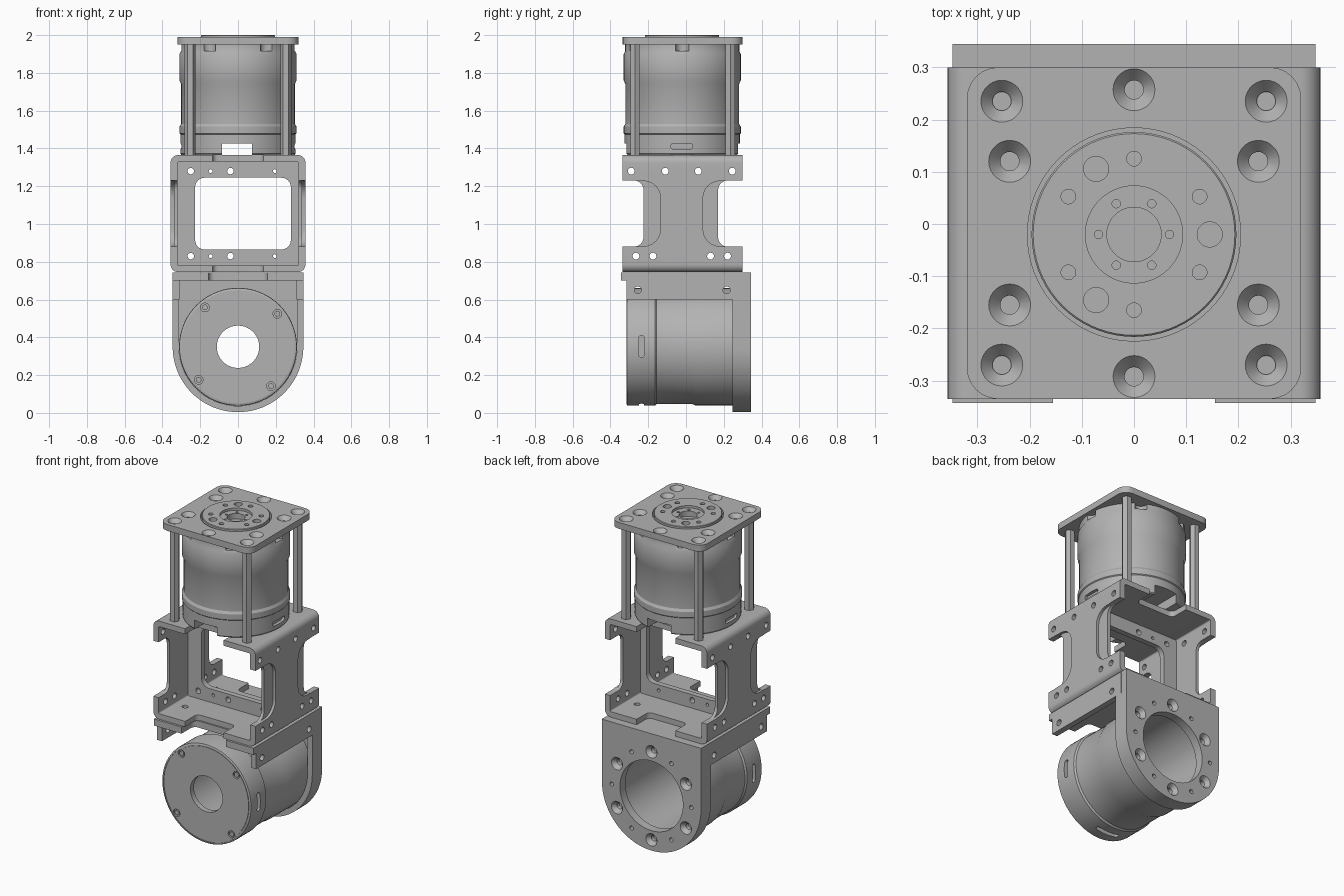
import bpy, bmesh
from math import sin, cos, pi, radians
from mathutils import Vector, Matrix

cube = bpy.data.objects.get("Cube")
if cube:
    bpy.data.objects.remove(cube, do_unlink=True)

grey = bpy.data.materials.new("machined grey")
grey.use_nodes = True
tone = (0.45, 0.45, 0.45, 1)
grey.diffuse_color = tone
grey.node_tree.nodes["Principled BSDF"].inputs["Base Color"].default_value = tone


def place(axis, u, v, d):
    """Map section coordinates u, v and depth d along an axis to space."""
    return Vector({"x": (d, u, v), "y": (u, d, v), "z": (u, v, d)}[axis])


def make(name, bm):
    bmesh.ops.recalc_face_normals(bm, faces=bm.faces)
    mesh = bpy.data.meshes.new(name)
    bm.to_mesh(mesh)
    bm.free()
    mesh.materials.append(grey)
    ob = bpy.data.objects.new(name, mesh)
    bpy.context.scene.collection.objects.link(ob)
    return ob


def loft(name, axis, low, high, d0, d1):
    """Solid between two outlines with equal point counts."""
    bm = bmesh.new()
    a = [bm.verts.new(place(axis, u, v, d0)) for u, v in low]
    b = [bm.verts.new(place(axis, u, v, d1)) for u, v in high]
    bm.faces.new(a)
    bm.faces.new(b)
    for i in range(len(a)):
        j = (i + 1) % len(a)
        bm.faces.new((a[i], a[j], b[j], b[i]))
    return make(name, bm)


def arc(u, v, r, start, end, n):
    angles = [radians(start + (end - start) * i / n) for i in range(n + 1)]
    return [(u + r * cos(t), v + r * sin(t)) for t in angles]


def slab(name, axis, u0, u1, v0, v1, d0, d1, r=0.0):
    """Rectangular plate with rounded corners."""
    if r:
        pts = (arc(u1 - r, v1 - r, r, 0, 90, 6) + arc(u0 + r, v1 - r, r, 90, 180, 6)
               + arc(u0 + r, v0 + r, r, 180, 270, 6) + arc(u1 - r, v0 + r, r, 270, 360, 6))
    else:
        pts = [(u0, v0), (u1, v0), (u1, v1), (u0, v1)]
    return loft(name, axis, pts, pts, d0, d1)


def rod(name, axis, u, v, r, d0, d1, r_end=None, n=28):
    return loft(name, axis, arc(u, v, r, 0, 360, n)[:-1],
                arc(u, v, r_end or r, 0, 360, n)[:-1], d0, d1)


def lathe(name, axis, centre, profile, closed=False):
    """Spin (radius, depth) points round an axis through centre."""
    bm = bmesh.new()
    vs = [bm.verts.new(place(axis, r, 0, d)) for r, d in profile]
    edges = [bm.edges.new(p) for p in zip(vs, vs[1:] + (vs[:1] if closed else []))]
    bmesh.ops.spin(bm, geom=vs + edges, cent=(0, 0, 0), axis=place(axis, 0, 0, 1),
                   angle=2 * pi, steps=72)
    bmesh.ops.remove_doubles(bm, verts=bm.verts, dist=0.0003)
    bmesh.ops.translate(bm, verts=bm.verts, vec=place(axis, *centre, 0))
    return make(name, bm)


def cut(ob, cutters):
    """Subtract every cutter, then discard it."""
    for c in cutters:
        c.hide_render = True
        mod = ob.modifiers.new("cut", "BOOLEAN")
        mod.operation, mod.solver, mod.object = "DIFFERENCE", "EXACT", c
    deps = bpy.context.evaluated_depsgraph_get()
    mesh = bpy.data.meshes.new_from_object(ob.evaluated_get(deps))
    ob.modifiers.clear()
    ob.data = mesh
    for c in cutters:
        bpy.data.objects.remove(c, do_unlink=True)


def holes(axis, spots, r, d0, d1, r_end=None):
    return [rod("cutter", axis, u, v, r, d0, d1, r_end) for u, v in spots]


CY, CZ = -0.02, 0.35      # upper motor axis y, lower motor axis z
hexa = range(0, 360, 60)


def ring(u, v, r, angles):
    return [(u + r * cos(radians(a)), v + r * sin(radians(a))) for a in angles]


# Upper motor: stepped can with end cap
motor = lathe("upper_motor", "z", (0, CY), [
    (0, 1.366), (0.30, 1.366), (0.305, 1.372), (0.305, 1.475), (0.31, 1.48), (0.31, 1.515),
    (0.301, 1.53), (0.301, 1.74), (0.31, 1.76), (0.31, 1.90), (0.302, 1.915),
    (0.302, 1.951), (0, 1.951)])
cutters = [slab("cutter", "y", -0.085, 0.075, 1.3, 1.425, -0.5, 0.5)]
for s in (-1, 1):
    cutters.append(slab("cutter", "x", -0.08, 0.035, 1.397, 1.425, s * 0.285, s * 0.4, 0.012))
for u, v in ring(0, CY, 0.306, hexa):
    cutters.append(rod("cutter", "z", u, v, 0.036, 1.915, 2.0))
cut(motor, cutters)

# Output hub with bolt circles and stepped centre
hub = lathe("output_hub", "z", (0, CY), [
    (0, 1.90), (0.196, 1.90), (0.196, 1.997), (0.193, 2.0), (0.093, 2.0), (0.093, 1.985),
    (0.052, 1.985), (0.052, 1.94), (0, 1.94)])
cut(hub, holes("z", ring(0, CY, 0.145, (30, 90, 150, 210, 270, 330)), 0.014, 1.97, 2.1)
    + holes("z", ring(0, CY, 0.145, (0, 120, 240)), 0.024, 1.96, 2.1)
    + holes("z", ring(0, CY, 0.068, hexa), 0.008, 1.97, 2.1))

# Square top plate with countersunk screw holes
plate = slab("top_plate", "z", -0.32, 0.32, -0.335, 0.30, 1.95, 1.99, 0.06)
spots = [(0, 0.257), (0, -0.292)]
for s in (-1, 1):
    spots += [(s * 0.253, 0.235), (s * 0.238, 0.12), (s * 0.238, -0.155), (s * 0.253, -0.27)]
cut(plate, [rod("cutter", "z", 0, CY, 0.204, 1.9, 2.1, n=72)]
    + holes("z", spots, 0.018, 1.965, 1.991, 0.041) + holes("z", spots, 0.018, 1.9, 1.97))

# Hexagonal standoffs
for s in (-1, 1):
    for side, y in (("front", -0.27), ("back", 0.235)):
        rod(f"standoff_{side}_{'left' if s > 0 else 'right'}", "z", s * 0.253, y,
            0.029, 1.36, 1.955, n=6)

# Middle bracket: rounded sleeve with waisted sides and notched decks
sleeve = slab("middle_bracket", "y", -0.357, 0.357, 0.745, 1.365, -0.335, 0.30, 0.04)
cutters = [slab("cutter", "y", -0.32, 0.32, 0.78, 1.33, -0.6, 0.6, 0.008)]
for y0, y1 in ((-0.6, -0.225), (0.17, 0.6)):
    cutters.append(slab("cutter", "x", y0, y1, 0.88, 1.23, -0.5, 0.5, 0.05))
for s in (-1, 1):
    for y0, y1 in ((-0.7, -0.135), (0.09, 0.7)):
        cutters.append(slab("cutter", "x", y0, y1, 0.882, 1.228, s * 0.34, s * 0.5, 0.09))
for y0, y1 in ((-0.6, -0.215), (0.18, 0.6)):
    cutters.append(slab("cutter", "z", -0.135, 0.135, y0, y1, 0.7, 1.5, 0.03))
cutters += holes("x", [(y, 1.28) for y in (-0.29, -0.11, 0.065, 0.245)]
                 + [(y, 0.83) for y in (-0.265, -0.175, 0.13, 0.22)], 0.018, -0.5, 0.5)
cutters += holes("z", [(x, y) for x in (-0.25, 0.25) for y in (-0.17, 0.13)], 0.018, 0.7, 0.79)
cut(sleeve, cutters)

# Windowed web across the sleeve
web = slab("middle_web", "y", -0.325, 0.325, 0.775, 1.335, -0.04, -0.005)
cut(web, [slab("cutter", "y", -0.227, 0.28, 0.865, 1.245, -0.2, 0.2, 0.05)]
    + holes("y", [(x, z) for x in (-0.25, -0.04) for z in (0.83, 1.28)], 0.017, -0.2, 0.2)
    + holes("y", [(x, z) for x in (-0.145, 0.195) for z in (0.83, 1.28)], 0.01, -0.2, 0.2))

# Lower bracket: inverted channel under the sleeve
channel = slab("lower_channel", "y", -0.347, 0.347, 0.60, 0.742, -0.343, 0.30)
cut(channel, [slab("cutter", "y", -0.31, 0.31, 0.4, 0.70, -0.6, 0.6),
              slab("cutter", "x", -0.6, -0.315, 0.4, 0.70, -0.6, 0.6),
              slab("cutter", "z", -0.155, 0.155, -0.6, -0.22, 0.69, 0.8, 0.03)]
    + holes("x", [(-0.255, 0.65), (0.215, 0.65)], 0.019, -0.5, 0.5))

# Round-bottomed mounting flange
outline = arc(0, CZ, 0.346, 180, 360, 48) + [(0.347, 0.742), (-0.347, 0.742)]
flange = loft("mounting_flange", "y", outline, outline, 0.247, 0.345)
screws = ring(0, CZ, 0.278, range(30, 390, 60))
pocket = arc(0, CZ, 0.313, 180, 360, 48) + [(0.313, 0.70), (-0.313, 0.70)]
cut(flange, [rod("cutter", "y", 0, CZ, 0.22, 0.1, 0.5, n=72),
             loft("cutter", "y", pocket, pocket, 0.2, 0.29)]
    + holes("y", screws, 0.018, 0.32, 0.346, 0.04) + holes("y", screws, 0.018, 0.2, 0.325)
    + holes("y", ring(0, CZ, 0.278, hexa), 0.013, 0.2, 0.4))

# Lower motor: hollow can with an open back and bored front
can = lathe("lower_motor", "y", (0, CZ), [
    (0.112, -0.315), (0.295, -0.315), (0.295, -0.311), (0.30, -0.311), (0.30, -0.315),
    (0.31, -0.312), (0.312, -0.30), (0.312, -0.165), (0.303, -0.155), (0.303, 0.03),
    (0.31, 0.05), (0.31, 0.295), (0.235, 0.295), (0.235, -0.28), (0.112, -0.28)], True)
bolts = ring(0, CZ, 0.272, (40, 130, 220, 310))
cutters = holes("y", bolts, 0.023, -0.4, -0.303)
for s in (-1, 1):
    cutters.append(slab("cutter", "x", -0.25, -0.222, 0.295, 0.41, s * 0.285, s * 0.4, 0.012))
cutters.append(slab("cutter", "z", -0.08, 0.08, -0.25, -0.222, -0.1, 0.065, 0.012))
cut(can, cutters)
for i, (x, z) in enumerate(bolts):
    rod(f"cap_screw_{i + 1}", "y", x, z, 0.015, -0.313, -0.295, n=16)

# Smooth round surfaces, keep edges crisp
bpy.ops.object.select_all(action="DESELECT")
for ob in bpy.context.scene.objects:
    if ob.type == "MESH":
        ob.select_set(True)
        bpy.context.view_layer.objects.active = ob
bpy.ops.object.shade_smooth_by_angle(angle=radians(30))
